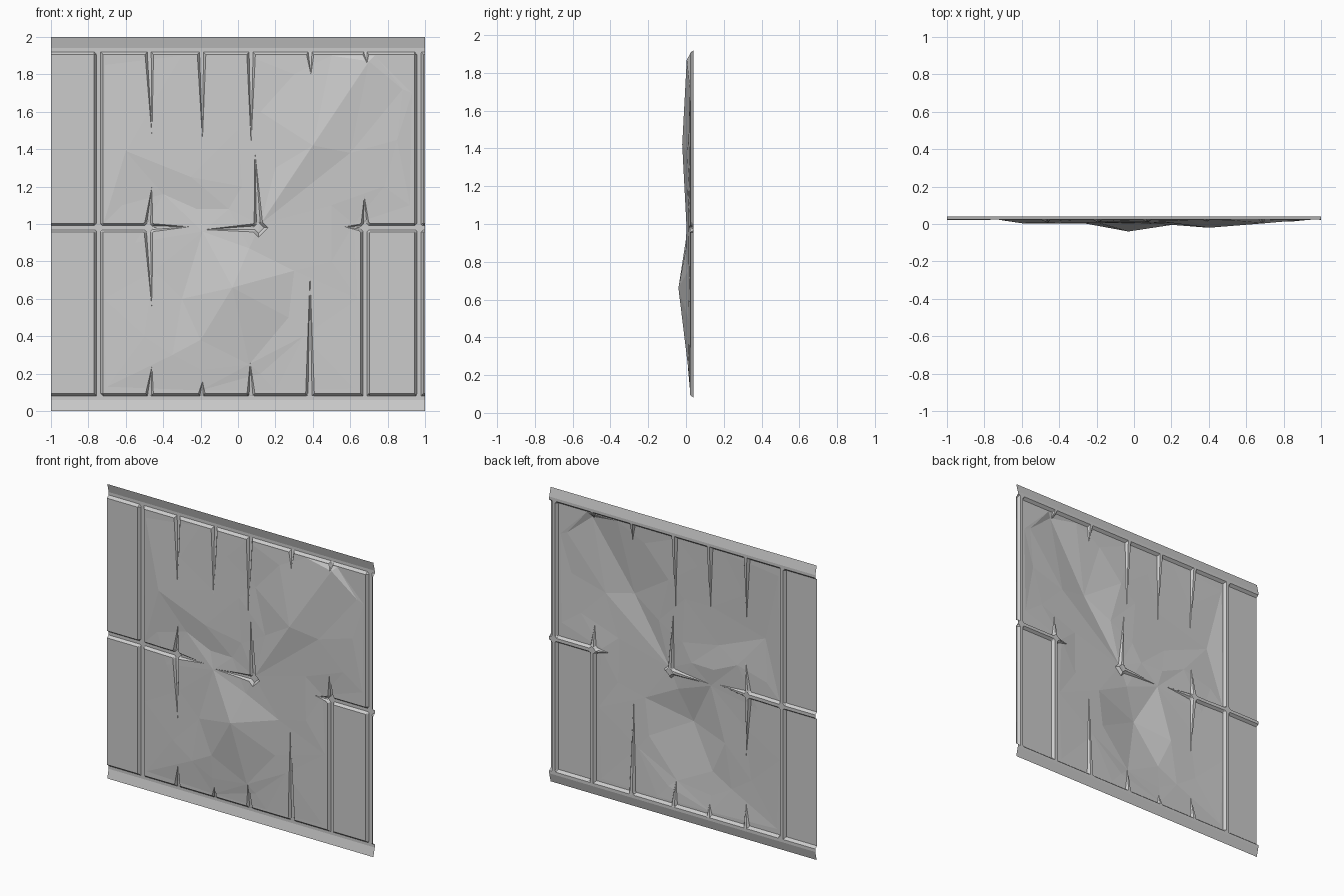
import bpy
from mathutils import Vector
from mathutils.geometry import delaunay_2d_cdt

if "Cube" in bpy.data.objects:
    bpy.data.objects.remove(bpy.data.objects["Cube"])

FACE, DEPTH, HALF = 0.022, 0.018, 0.024   # panel face y, groove depth, groove half width

# Outline of the dented area (x, z), lying on the panel face
rim = [(-.72, 1.0), (-.71, 1.85), (-.3, 1.9), (.05, 1.9), (.5, 1.9), (.73, 1.9), (.93, 1.7),
       (.92, 1.1), (.62, 1.0), (.64, .6), (.62, .12), (.2, .11), (-.2, .11), (-.7, .13), (-.72, .6)]

# Creases of the dents (x, z, y)
creases = [
    [(.12, 1.0, .002), (.40, 1.42, -.02), (.70, 1.87, .004)],
    [(.12, 1.0, .002), (.60, 1.38, .006), (.70, 1.87, .004)],
    [(-.19, .96, .006), (-.03, .66, -.04), (-.2, .38, .0)],
    [(.06, .87, .0), (-.03, .66, -.04), (.06, .25, .01)],
    [(-.6, 1.39, .004), (-.25, 1.25, .004), (.02, 1.2, .008)],
]
# Loose dent points (x, z, y)
dents = [
    (.3, 1.8, .016), (.12, 1.6, .016), (.2, 1.3, .006), (.85, 1.45, .014), (.78, 1.2, .016),
    (.5, 1.1, .01), (.88, 1.72, .02), (.3, .75, .01), (.35, .4, .016), (.5, .8, .014),
    (.27, .5, .012), (.12, .2, .018), (-.4, 1.16, .018), (-.22, 1.08, .018), (-.62, 1.1, .018),
    (-.05, 1.08, .012), (-.45, 1.65, .014), (-.2, 1.5, .01), (0, 1.5, .012), (-.1, 1.75, .018),
    (-.45, .75, .012), (-.3, .6, .01), (-.5, .4, .012), (-.35, .3, .008), (-.55, .9, .016),
    (-.2, .22, .012),
]
# Grooves: start x, z, end x, z, width factor at the end (0 = fades to a point)
grooves = [
    (-.745, .07, -.745, 1.93, 1), (.968, .07, .968, 1.93, 1), (.68, .07, .68, .98, 1),
    (-1, .98, -.48, .98, 1), (1, .98, .68, .98, 1),
    (-.48, .98, -.26, .985, 0), (.68, .98, .57, .985, 0), (.68, .98, .675, 1.15, 0),
    (-.475, 1.93, -.46, 1.47, 0), (-.195, 1.93, -.19, 1.45, 0), (.07, 1.93, .07, 1.43, 0),
    (.385, 1.93, .39, 1.8, 0), (.68, 1.93, .69, 1.86, 0),
    (-.48, .98, -.46, 1.2, 0), (-.48, .98, -.46, .55, 0),
    (.11, .98, .09, 1.39, 0), (.11, .98, -.18, .97, 0),
    (-.475, .07, -.46, .24, 0), (-.195, .07, -.19, .16, 0), (.07, .07, .065, .26, 0),
    (.385, .07, .385, .73, 0),
]
joints = [(-.745, .98), (-.48, .98), (.11, .98), (.68, .98), (.968, .98)]
J_OUT, J_IN = .05, .03
# Top and bottom rails: distance from mid height, depth behind the panel face
rail = [(0, 0), (.905, 0), (.92, DEPTH), (.94, DEPTH), (1, .003)]


def clamp(v):
    return max(0.0, min(1.0, v))


class Plan:
    """Points and lines in the x-z plane."""
    def __init__(self):
        self.pts, self.edges = [], []

    def line(self, points, closed=False):
        n, k = len(self.pts), len(points)
        self.pts += [Vector(p[:2]) for p in points]
        self.edges += [(n + i, n + (i + 1) % k) for i in range(k if closed else k - 1)]

    def triangulate(self):
        return delaunay_2d_cdt(self.pts, self.edges, [], 0, 1e-5)


# Dent surface
dent = Plan()
heights = []
corners = [(-1, 0), (1, 0), (1, 2), (-1, 2)]
for loop in (corners, rim):
    dent.line(loop, True)
    heights += [FACE] * len(loop)
for c in creases + [[d] for d in dents]:
    dent.line(c)
    heights += [p[2] for p in c]
d_pts, d_edges, d_tris, d_orig = dent.triangulate()[:4]
d_y = [heights[o[0]] if o else FACE for o in d_orig]


def dent_y(x, z):
    best, best_y = -1e9, FACE
    for a, b, c in d_tris:
        A, B, C = d_pts[a], d_pts[b], d_pts[c]
        det = (B.x - A.x) * (C.y - A.y) - (C.x - A.x) * (B.y - A.y)
        if abs(det) < 1e-10:
            continue
        v = ((x - A.x) * (C.y - A.y) - (C.x - A.x) * (z - A.y)) / det
        w = ((B.x - A.x) * (z - A.y) - (x - A.x) * (B.y - A.y)) / det
        inside = min(v, w, 1 - v - w)
        if inside > best:
            best, best_y = inside, d_y[a] * (1 - v - w) + d_y[b] * v + d_y[c] * w
    return best_y


def groove_depth(x, z):
    t = abs(z - 1)
    depth = 0
    for (t0, g0), (t1, g1) in zip(rail, rail[1:]):
        if t0 <= t <= t1 + 1e-5:
            depth = g0 + (g1 - g0) * (t - t0) / (t1 - t0)
    if t > .935:
        return depth
    for x0, z0, x1, z1, f in grooves:
        a, d = Vector((x0, z0)), Vector((x1 - x0, z1 - z0))
        p = Vector((x, z)) - a
        s = p.dot(d) / d.length_squared
        if -1e-4 < s < 1.0001:
            k = 1 + (f - 1) * clamp(s)
            dist = abs(p.x * d.y - p.y * d.x) / d.length
            if k > 1e-3:
                depth = max(depth, DEPTH * k * clamp((HALF * k - dist) / (.55 * HALF * k)))
    for jx, jz in joints:
        r = abs(x - jx) + abs(z - jz)
        depth = max(depth, DEPTH * clamp((J_OUT - r) / (J_OUT - J_IN)))
    return depth


# Full plan: dent creases, rails, grooves and joints cut into one sheet
plan = Plan()
plan.pts, plan.edges = list(d_pts), list(d_edges)
for t, g in rail[1:-1]:
    for z in (1 - t, 1 + t):
        plan.line([(-1, z), (1, z)])
for x0, z0, x1, z1, f in grooves:
    a, b = Vector((x0, z0)), Vector((x1, z1))
    side = (b - a).normalized().orthogonal() * HALF
    for k in (-1, -.45, .45, 1):
        plan.line([a + side * k, b + side * k * f])
for jx, jz in joints:
    for r in (J_OUT, J_IN):
        pts = [(jx + r, jz), (jx, jz + r), (jx - r, jz), (jx, jz - r)]
        plan.line([(min(1, x), z) for x, z in pts], True)
pts, _, tris = plan.triangulate()[:3]

# Dented wall panel
mesh = bpy.data.meshes.new("dented_wall_panel")
mesh.from_pydata([(p.x, dent_y(p.x, p.y) + groove_depth(p.x, p.y), p.y) for p in pts], [], tris)
mesh.update()
grey = bpy.data.materials.new("plain_grey")
grey.diffuse_color = (.6, .6, .6, 1)
grey.use_nodes = True
grey.node_tree.nodes["Principled BSDF"].inputs["Base Color"].default_value = grey.diffuse_color
mesh.materials.append(grey)
panel = bpy.data.objects.new("dented_wall_panel", mesh)
bpy.context.collection.objects.link(panel)
